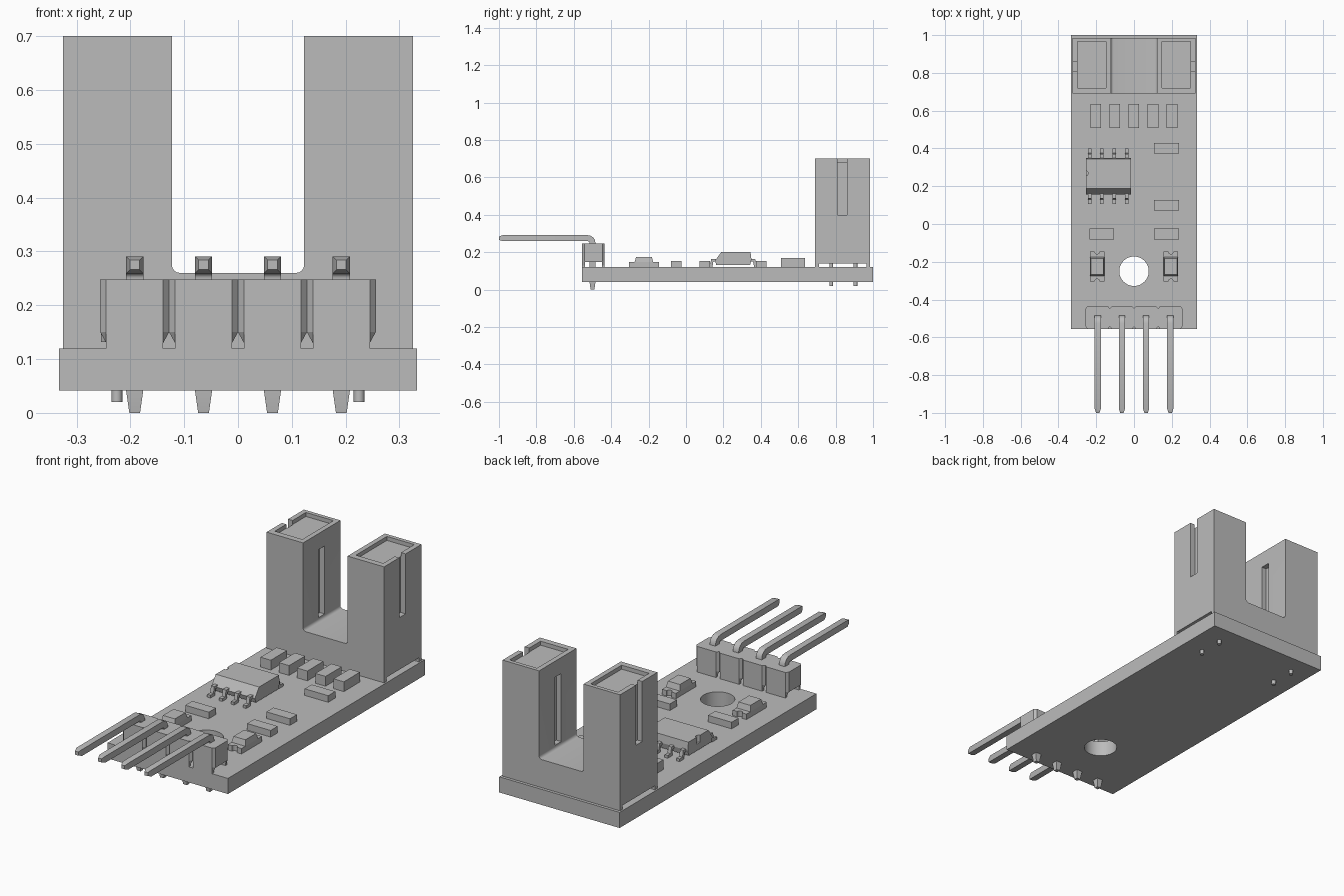
import bpy, bmesh, math
from mathutils import Vector

cube = bpy.data.objects.get("Cube")
if cube:
    bpy.data.objects.remove(cube, do_unlink=True)

grey = bpy.data.materials.new("plain grey")
grey.use_nodes = True
grey.diffuse_color = (0.5, 0.5, 0.5, 1)
grey.node_tree.nodes["Principled BSDF"].inputs["Base Color"].default_value = (0.5, 0.5, 0.5, 1)

BOARD_TOP, BOARD_BOTTOM = 0.12, 0.042


def finish(name, bm):
    bmesh.ops.recalc_face_normals(bm, faces=bm.faces[:])
    mesh = bpy.data.meshes.new(name)
    bm.to_mesh(mesh)
    bm.free()
    mesh.materials.append(grey)
    ob = bpy.data.objects.new(name, mesh)
    bpy.context.collection.objects.link(ob)
    return ob


def loft(name, rings):
    """Skin a list of equal-length point rings and cap both ends."""
    bm = bmesh.new()
    loops = [[bm.verts.new(p) for p in ring] for ring in rings]
    n = len(loops[0])
    for a, b in zip(loops, loops[1:]):
        for i in range(n):
            j = (i + 1) % n
            bm.faces.new((a[i], a[j], b[j], b[i]))
    bm.faces.new(loops[0])
    bm.faces.new(loops[-1])
    return finish(name, bm)


def prism(name, outline, axis, lo, hi):
    """Extrude a 2D outline along an axis; the outline uses the other two axes in order."""
    def place(p, d):
        v = list(p)
        v.insert("xyz".index(axis), d)
        return v
    return loft(name, [[place(p, d) for p in outline] for d in (lo, hi)])


def rect(x0, x1, y0, y1):
    return [(x0, y0), (x1, y0), (x1, y1), (x0, y1)]


def box(name, x0, x1, y0, y1, z0, z1):
    return prism(name, rect(x0, x1, y0, y1), "z", z0, z1)


def circle(x, y, r, n):
    return [(x + r * math.cos(math.tau * i / n), y + r * math.sin(math.tau * i / n)) for i in range(n)]


def cut(ob, cutters):
    """Subtract the cutters, bake the result and delete them."""
    for c in cutters:
        c.hide_render = True
        mod = ob.modifiers.new("cut", "BOOLEAN")
        mod.operation, mod.solver, mod.object = "DIFFERENCE", "EXACT", c
    bpy.context.view_layer.update()
    dg = bpy.context.evaluated_depsgraph_get()
    mesh = bpy.data.meshes.new_from_object(ob.evaluated_get(dg))
    ob.modifiers.clear()
    ob.data = mesh
    for c in cutters:
        bpy.data.objects.remove(c, do_unlink=True)


def smooth(ob):
    bpy.ops.object.select_all(action="DESELECT")
    ob.select_set(True)
    bpy.context.view_layer.objects.active = ob
    bpy.ops.object.shade_smooth_by_angle(angle=math.radians(30))


# Circuit board with mounting hole
board = box("circuit_board", -0.333, 0.333, -0.555, 1.0, BOARD_BOTTOM, BOARD_TOP)
cut(board, [prism("hole_cutter", circle(0, -0.25, 0.078, 48), "z", 0, 0.2)])
smooth(board)

# Slotted optical sensor: U profile with small fillets at the gap floor
half_u = [(0.325, BOARD_TOP), (0.325, 0.70), (0.123, 0.70)]
for k in range(5):
    a = math.radians(22.5 * k)
    half_u.append((0.108 + 0.015 * math.cos(a), 0.275 - 0.015 * math.sin(a)))
sensor = prism("slot_sensor", half_u + [(-x, z) for x, z in reversed(half_u)], "y", 0.69, 0.985)
cutters = [box("under_cutter", -0.5, 0.5, 0.71, 0.965, 0.1, 0.14)]
for s in (-1, 1):
    def side_box(name, a, b, *rest):
        return box(name, min(s * a, s * b), max(s * a, s * b), *rest)
    cutters += [side_box("pocket_cutter", 0.148, 0.30, 0.72, 0.965, 0.68, 0.8),
                side_box("outer_slot_cutter", 0.298, 0.4, 0.81, 0.86, 0.40, 0.8),
                side_box("inner_slot_cutter", 0.1, 0.15, 0.81, 0.86, 0.28, 0.62)]
cut(sensor, cutters)
smooth(sensor)

# Sensor leads through the board
for x in (-0.225, 0.225):
    for y in (0.777, 0.906):
        smooth(prism("sensor_lead", circle(x, y, 0.01, 16), "z", 0.02, 0.15))

# Pin header: chamfered blocks joined in a row, open channel beneath
for i in range(4):
    cx = -0.192 + 0.128 * i
    w, f, c = 0.064, 0.053, 0.012
    y0, y1 = -0.555, -0.435
    plan = [(-f, y0), (f, y0), (w, y0 + c), (w, y1 - c), (f, y1), (-f, y1), (-w, y1 - c), (-w, y0 + c)]

    def narrow(z, k):
        return [(cx + max(-k, min(k, x)), y, z) for x, y in plan]
    block = loft("header_block", [narrow(BOARD_TOP, f), narrow(0.13, f), narrow(0.15, w), narrow(0.248, w)])
    cut(block, [box("channel_cutter", cx - 0.1, cx + 0.1, -0.541, -0.449, 0.1, 0.147)])

    # Bent square pin: centre line points with direction angle and half width
    path = [(-1.0, 0.275, 0, 0.009), (-0.98, 0.275, 0, 0.016)]
    for k in range(5):
        a = math.radians(22.5 * k)
        path.append((-0.525 + 0.025 * math.sin(a), 0.25 + 0.025 * math.cos(a), a, 0.016))
    down = math.pi / 2
    path += [(-0.5, BOARD_BOTTOM, down, 0.016), (-0.5, 0, down, 0.010)]
    rings = []
    for y, z, a, h in path:
        up = Vector((0, math.sin(a), math.cos(a))) * h
        mid, side = Vector((cx, y, z)), Vector((h, 0, 0))
        rings.append([mid - side - up, mid + side - up, mid + side + up, mid - side + up])
    smooth(loft("header_pin", rings))

# Eight-lead chip: moulded body with a sloped front edge and index notch
body = [(0.155, 0.155), (0.162, 0.132), (0.343, 0.132), (0.35, 0.16), (0.345, 0.2), (0.188, 0.2)]
chip = prism("chip_body", body, "x", -0.255, -0.015)
cut(chip, [prism("notch_cutter", circle(-0.257, 0.268, 0.014, 16), "z", 0.165, 0.3)])
for x in (-0.235, -0.17, -0.104, -0.038):
    for s in (-1, 1):
        # Gull-wing profile mirrored about the chip centre
        wing = [(0.09, 0.165), (0.117, 0.165), (0.124, 0.134), (0.147, 0.134), (0.147, 0.12),
                (0.112, 0.12), (0.106, 0.151), (0.09, 0.151)]
        prism("chip_lead", [(0.2525 + s * y, z) for y, z in wing], "x", x - 0.009, x + 0.009)


# Small surface-mount components
def component(name, x, y, w, d, top):
    box(name, x - w / 2, x + w / 2, y - d / 2, y + d / 2, BOARD_TOP, top)


for i in range(5):
    component("row_resistor", -0.203 + 0.101 * i, 0.572, 0.057, 0.127, 0.169)
for x, y in ((0.172, 0.402), (0.172, 0.1), (0.172, -0.053), (-0.17, -0.053)):
    component("small_resistor", x, y, 0.13, 0.056, 0.153)

# Indicator lamps: notched base with a tapered lens
for s in (-1, 1):
    cx, cy = 0.195 * s, -0.225
    end = [(0.038, 0.08)]
    end += [(0.014 * math.cos(math.pi * k / 6), 0.08 - 0.014 * math.sin(math.pi * k / 6)) for k in range(7)]
    end += [(-0.038, 0.08)]
    outline = end + [(-x, -y) for x, y in end]
    prism("lamp_base", [(cx + x, cy + y) for x, y in outline], "z", BOARD_TOP, 0.147)
    loft("lamp_lens", [[(cx + x, cy + y, z) for x, y in rect(-w, w, -d, d)]
                       for w, d, z in ((0.038, 0.05, 0.147), (0.033, 0.042, 0.175))])
